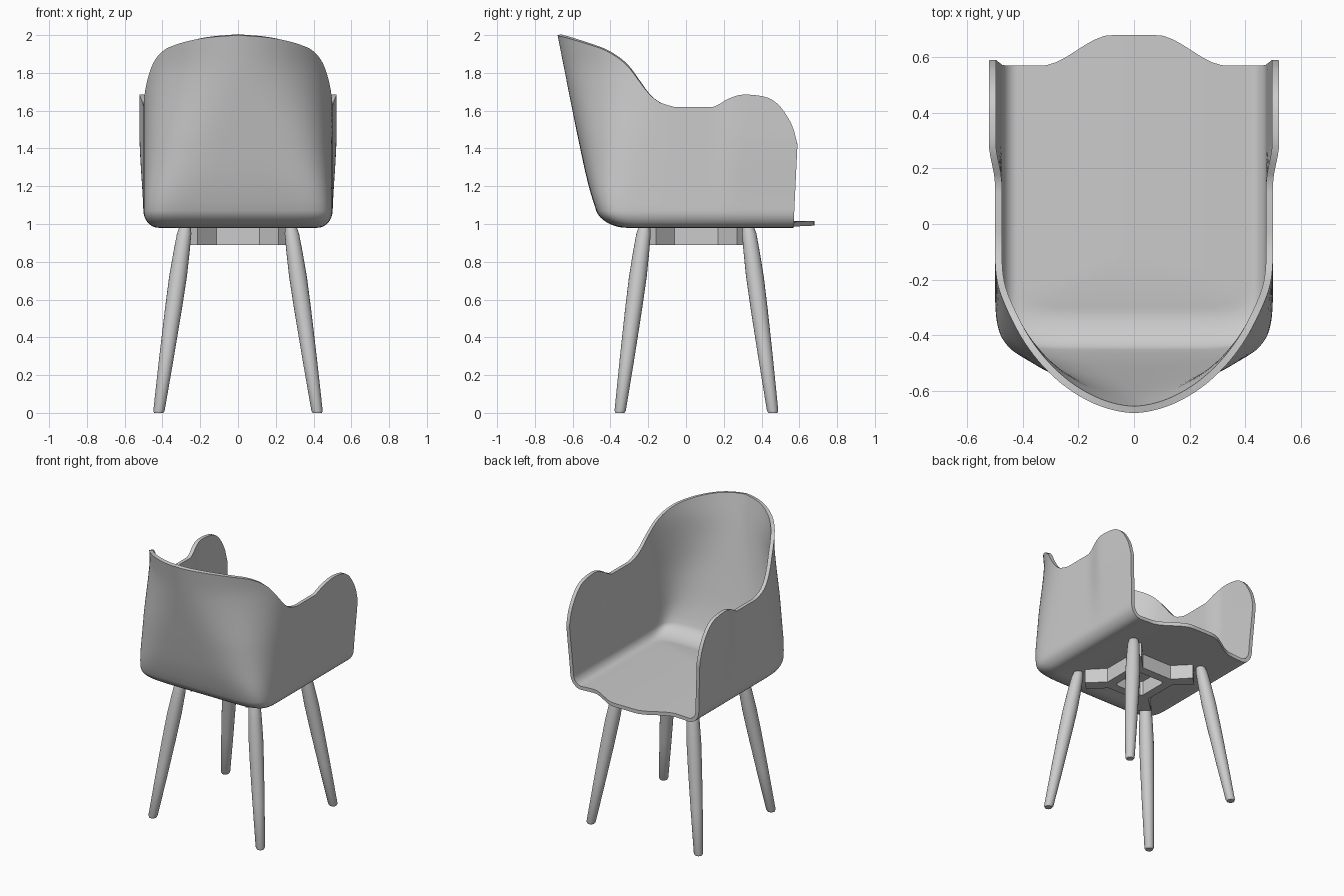
import bpy, bmesh, math
from mathutils import Vector

if "Cube" in bpy.data.objects:
    bpy.data.objects.remove(bpy.data.objects["Cube"])

YS = -0.10          # where the straight sides start curving into the back
ZB, FH = 0.98, 0.09  # seat underside and fillet height
CY = 0.055          # centre of the leg base in y


def interp(pts, x):
    """Smooth (Hermite) interpolation through a short list of points."""
    x = min(max(x, pts[0][0]), pts[-1][0])
    n = len(pts)
    sec = [(pts[i + 1][1] - pts[i][1]) / (pts[i + 1][0] - pts[i][0]) for i in range(n - 1)]
    tan = [sec[0]] + [(a + b) / 2 if a * b > 0 else 0 for a, b in zip(sec, sec[1:])] + [sec[-1]]
    for i in range(n - 1):
        if x <= pts[i + 1][0]:
            h = pts[i + 1][0] - pts[i][0]
            t = (x - pts[i][0]) / h
            return ((2*t**3 - 3*t*t + 1) * pts[i][1] + (t**3 - 2*t*t + t) * h * tan[i]
                    + (3*t*t - 2*t**3) * pts[i + 1][1] + (t**3 - t*t) * h * tan[i + 1])
    return pts[-1][1]


def smooth(t):
    t = min(max(t, 0), 1)
    return t * t * (3 - 2 * t)


# rim height along the shell: -1 front of arm, 0 start of back corner, 1 back centre
RIM = [(-1, 1.42), (-.971, 1.50), (-.93, 1.56), (-.87, 1.62), (-.8, 1.66), (-.7, 1.68),
       (-.58, 1.685), (-.46, 1.66), (-.35, 1.62), (-.145, 1.62), (0, 1.63), (.09, 1.68),
       (.18, 1.76), (.28, 1.85), (.4, 1.915), (.53, 1.95), (.75, 1.985), (1, 2.0)]
BACK = [(.98, -.445), (1.1, -.485), (1.2, -.515), (1.4, -.56), (2, -.68)]
ROUND = [(.98, 7), (1.1, 6), (1.25, 4.2), (1.5, 2.8), (1.8, 1.95), (2, 1.85)]


def plan(q, w, yb, n, z):
    """Point of the U-shaped horizontal section."""
    if q <= 0:
        yf = .57 + .11 * smooth((.33 - w) / .25) + .02 * min(max((z - 1) / .42, 0), 1)
        y = YS + (yf - YS) * -q
        return w + .022 * smooth((y - .14) / .15) * smooth((z - 1) / .5), y
    a = q * math.pi / 2
    c, s = max(math.cos(a), 0), math.sin(a)
    if q == 1:
        c = 0
    return w * c ** (2 / n), YS + (yb - YS) * s ** (2 / n)


def column(q):
    """One strip from the seat middle out to the rim."""
    out = []
    for i in range(12):                      # floor
        k = i / 12
        x, y = plan(q, .42 * k, YS + (-.315 - YS) * k, 7, ZB)
        out.append((x, y, ZB + .012 * (1 - k * k)))
    for i in range(9):                       # fillet
        f = i / 8 * math.pi / 2
        z = ZB + FH * (1 - math.cos(f))
        ins = 1 - math.sin(f)
        x, y = plan(q, .5 - .08 * ins, interp(BACK, z) + .13 * ins, interp(ROUND, z), z)
        out.append((x, y, z))
    z0, h = ZB + FH, interp(RIM, q)
    for i in range(1, 19):                   # wall
        z = z0 + (h - z0) * i / 18
        out.append((*plan(q, .5, interp(BACK, z), interp(ROUND, z), z), z))
    return out


def finish(name, bm, angle=35):
    me = bpy.data.meshes.new(name)
    bm.to_mesh(me)
    bm.free()
    ob = bpy.data.objects.new(name, me)
    bpy.context.collection.objects.link(ob)
    bpy.ops.object.select_all(action='DESELECT')
    bpy.context.view_layer.objects.active = ob
    ob.select_set(True)
    bpy.ops.object.shade_smooth_by_angle(angle=math.radians(angle))
    return ob


# seat shell
qs = [-1 + (i / 26) ** 1.4 for i in range(26)] + [i / 32 for i in range(33)]
half = [column(q) for q in qs]
cols = half + [[(-x, y, z) for x, y, z in c] for c in half[-2::-1]]
bm = bmesh.new()
grid = [[bm.verts.new(p) for p in c] for c in cols]
for a, b in zip(grid, grid[1:]):
    for i in range(len(a) - 1):
        bm.faces.new((a[i], a[i + 1], b[i + 1], b[i]))
bmesh.ops.remove_doubles(bm, verts=bm.verts, dist=1e-4)
bm.normal_update()
floor_up = sum(f.normal.z * f.calc_area() for f in bm.faces if f.calc_center_median().z < 1)
if floor_up > 0:
    bmesh.ops.reverse_faces(bm, faces=bm.faces)
shell = finish("seat_shell", bm)
mod = shell.modifiers.new("thickness", 'SOLIDIFY')
mod.thickness = .025
mod.offset = -1
bpy.ops.object.modifier_apply(modifier=mod.name)
bpy.ops.object.shade_smooth_by_angle(angle=math.radians(35))

# under-seat frame: ring with four arms reaching to the legs
outer = [(.17, .115), (.275, .215), (.215, .275), (.115, .17)]
inner = [(.11, .06), (.11, .095), (.095, .11), (.06, .11)]


def ring(pts):
    res = list(pts)
    for _ in range(3):
        pts = [(-y, x) for x, y in pts]
        res += pts
    return res


bm = bmesh.new()
loops = [[bm.verts.new((x, y + CY, z)) for x, y in ring(p)]
         for p, z in ((outer, .89), (outer, .99), (inner, .99), (inner, .89))]
for k in range(4):
    a, b = loops[k], loops[(k + 1) % 4]
    for i in range(16):
        j = (i + 1) % 16
        bm.faces.new((a[i], a[j], b[j], b[i]))
bmesh.ops.recalc_face_normals(bm, faces=bm.faces)
finish("under_seat_frame", bm, 20)

# tapered splayed legs
PROFILE = [(0, .024), (.012, .030), (.3, .039), (.55, .045), (.72, .047), (.85, .043), (.95, .038), (.985, .03)]
for sx, side in ((-1, "left"), (1, "right")):
    for sy, end in ((-1, "front"), (1, "rear")):
        top = Vector((sx * .28, CY + sy * .275, .985))
        foot = Vector((sx * .42, CY + sy * .405, 0))
        bm = bmesh.new()
        rings = []
        for z, r in PROFILE:
            c = foot.lerp(top, z / .985)
            rings.append([bm.verts.new((c.x + r * math.cos(i * math.pi / 10),
                                        c.y + r * math.sin(i * math.pi / 10), z)) for i in range(20)])
        for a, b in zip(rings, rings[1:]):
            for i in range(20):
                j = (i + 1) % 20
                bm.faces.new((a[i], a[j], b[j], b[i]))
        bm.faces.new(rings[0][::-1])
        bm.faces.new(rings[-1])
        finish(f"{end}_{side}_leg", bm)
